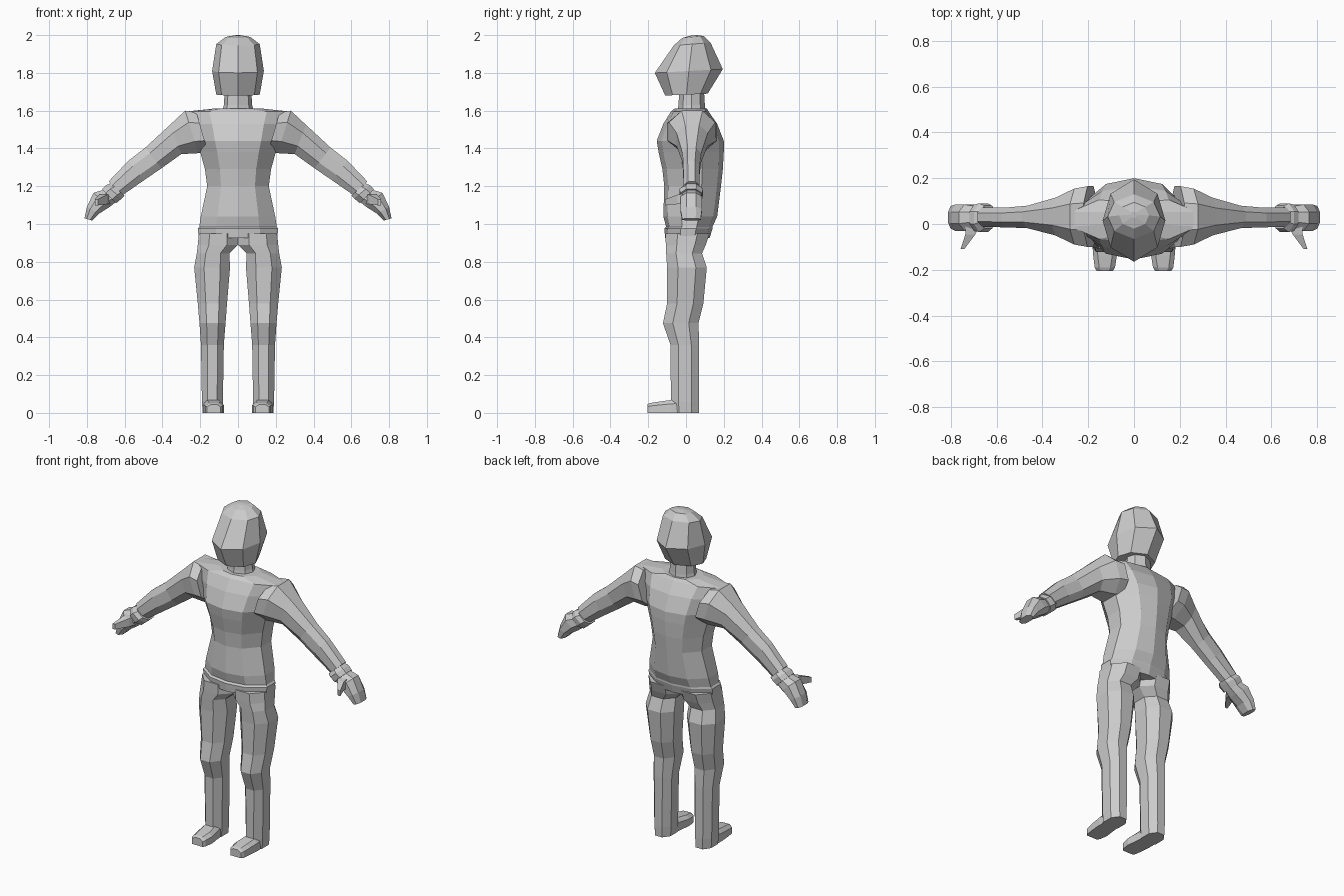
import bpy, bmesh
from mathutils import Vector

grey = bpy.data.materials.new("plain_grey")
grey.diffuse_color = (0.6, 0.6, 0.6, 1)

OCT = [(0, -1), (0.75, -0.65), (1, 0), (0.75, 0.65), (0, 1),
       (-0.75, 0.65), (-1, 0), (-0.75, -0.65)]
BODY = [(0, -1), (0.55, -0.86), (1, -0.32), (1, 0.32), (0.55, 0.86),
        (0, 1), (-0.55, 0.86), (-1, 0.32), (-1, -0.32), (-0.55, -0.86)]
LIMB = [(0.45, -1), (1, -0.45), (1, 0.45), (0.45, 1),
        (-0.45, 1), (-1, 0.45), (-1, -0.45), (-0.45, -1)]
BOX = [(1, -1), (1, 1), (-1, 1), (-1, -1)]


def loft(name, rings, mirror=False):
    """Skin a list of point rings, cap the ends, optionally mirror across x."""
    bm = bmesh.new()
    loops = [[bm.verts.new(p) for p in r] for r in rings]
    n = len(loops[0])
    for a, b in zip(loops, loops[1:]):
        for i in range(n):
            j = (i + 1) % n
            bm.faces.new((a[i], a[j], b[j], b[i]))
    bm.faces.new(loops[0][::-1])
    bm.faces.new(loops[-1])
    bmesh.ops.recalc_face_normals(bm, faces=bm.faces)
    me = bpy.data.meshes.new(name)
    bm.to_mesh(me)
    bm.free()
    me.materials.append(grey)
    ob = bpy.data.objects.new(name, me)
    bpy.context.collection.objects.link(ob)
    if mirror:
        ob.modifiers.new("mirror", 'MIRROR')
    return ob


def level(shape, z, x0, x1, yf, yb, tilt=0.0):
    """Horizontal ring; tilt raises the back edge."""
    cx, cy, hx, hy = (x0 + x1) / 2, (yf + yb) / 2, (x1 - x0) / 2, (yb - yf) / 2
    return [Vector((cx + u * hx, cy + v * hy, z + tilt * (v + 1) / 2)) for u, v in shape]


def slant(shape, top, bottom, yf, yb):
    """Ring across a sloping limb, from its top (x, z) to its bottom (x, z)."""
    t, b = Vector((top[0], 0, top[1])), Vector((bottom[0], 0, bottom[1]))
    mid, half = (t + b) / 2, (t - b) / 2
    return [mid + half * u + Vector((0, (yf + yb) / 2 + v * (yb - yf) / 2, 0))
            for u, v in shape]


# head: faceted helmet-like shape with a low crown
loft("head", [level(OCT, z, -w, w, f, b, t) for z, w, f, b, t in [
    (1.68, 0.115, -0.11, 0.115, 0.01), (1.80, 0.137, -0.165, 0.195, 0.02),
    (1.945, 0.115, -0.065, 0.13, 0.015), (1.985, 0.065, -0.02, 0.095, 0.01),
    (1.997, 0.015, 0.025, 0.055, 0.003)]])

# neck
loft("neck", [level(OCT, z, -w, w, f, b) for z, w, f, b in [
    (1.59, 0.085, -0.045, 0.105), (1.63, 0.075, -0.04, 0.10), (1.71, 0.07, -0.035, 0.095)]])

# torso: hem, waist, chest and shoulder line
loft("torso", [level(BODY, z, -w, w, f, b) for z, w, f, b in [
    (0.925, 0.207, -0.11, 0.125), (0.975, 0.213, -0.115, 0.14),
    (0.985, 0.205, -0.105, 0.14), (1.04, 0.197, -0.12, 0.165),
    (1.20, 0.163, -0.115, 0.185), (1.29, 0.175, -0.125, 0.195),
    (1.38, 0.20, -0.145, 0.20), (1.44, 0.222, -0.155, 0.20),
    (1.53, 0.25, -0.12, 0.165), (1.595, 0.277, -0.08, 0.12),
    (1.612, 0.12, -0.06, 0.11)]])

# arms: shoulder to wrist
loft("arms", [slant(LIMB, *r) for r in [
    ((0.22, 1.59), (0.16, 1.385), -0.10, 0.165),
    ((0.28, 1.60), (0.21, 1.375), -0.09, 0.155),
    ((0.36, 1.525), (0.30, 1.37), -0.05, 0.115),
    ((0.49, 1.405), (0.405, 1.295), -0.018, 0.08),
    ((0.58, 1.335), (0.50, 1.23), -0.015, 0.072),
    ((0.685, 1.225), (0.615, 1.15), -0.012, 0.072)]], True)

# cuffs
loft("cuffs", [slant(LIMB, *r) for r in [
    ((0.675, 1.215), (0.60, 1.15), -0.02, 0.08),
    ((0.70, 1.205), (0.615, 1.135), -0.035, 0.09),
    ((0.72, 1.185), (0.645, 1.11), -0.03, 0.085)]], True)

# hands curling down
loft("hands", [slant(LIMB, *r) for r in [
    ((0.70, 1.185), (0.635, 1.125), -0.015, 0.075),
    ((0.765, 1.165), (0.68, 1.09), -0.03, 0.085),
    ((0.80, 1.09), (0.735, 1.055), -0.03, 0.085),
    ((0.813, 1.03), (0.772, 1.018), -0.02, 0.078)]], True)

# thumbs reaching forward
loft("thumbs", [[Vector((x + u * w, y, z + v * h)) for u, v in BOX] for x, y, z, w, h in [
    (0.70, 0.02, 1.135, 0.035, 0.03), (0.715, -0.045, 1.13, 0.022, 0.025),
    (0.75, -0.11, 1.115, 0.008, 0.016)]], True)

# legs: hip, thigh, knee and shin
loft("legs", [level(LIMB, *r) for r in [
    (0.95, 0.0, 0.207, -0.108, 0.125), (0.89, 0.0, 0.213, -0.107, 0.105),
    (0.845, 0.046, 0.218, -0.105, 0.085), (0.77, 0.042, 0.232, -0.10, 0.11),
    (0.58, 0.058, 0.213, -0.10, 0.092), (0.475, 0.066, 0.204, -0.122, 0.066),
    (0.36, 0.075, 0.196, -0.082, 0.07), (0.06, 0.08, 0.191, -0.08, 0.07),
    (0.0, 0.083, 0.187, -0.078, 0.068)]], True)

# feet: low wedges toward the front
loft("feet", [[Vector(p) for p in (
    (x0, y, 0), (x1, y, 0), (x1, y, z * 0.7), (x1 - 0.02, y, z),
    (x0 + 0.02, y, z), (x0, y, z * 0.7))] for y, x0, x1, z in [
    (0.0, 0.09, 0.18, 0.075), (-0.08, 0.083, 0.183, 0.068),
    (-0.14, 0.075, 0.178, 0.06), (-0.19, 0.083, 0.172, 0.052),
    (-0.205, 0.092, 0.163, 0.045)]], True)
